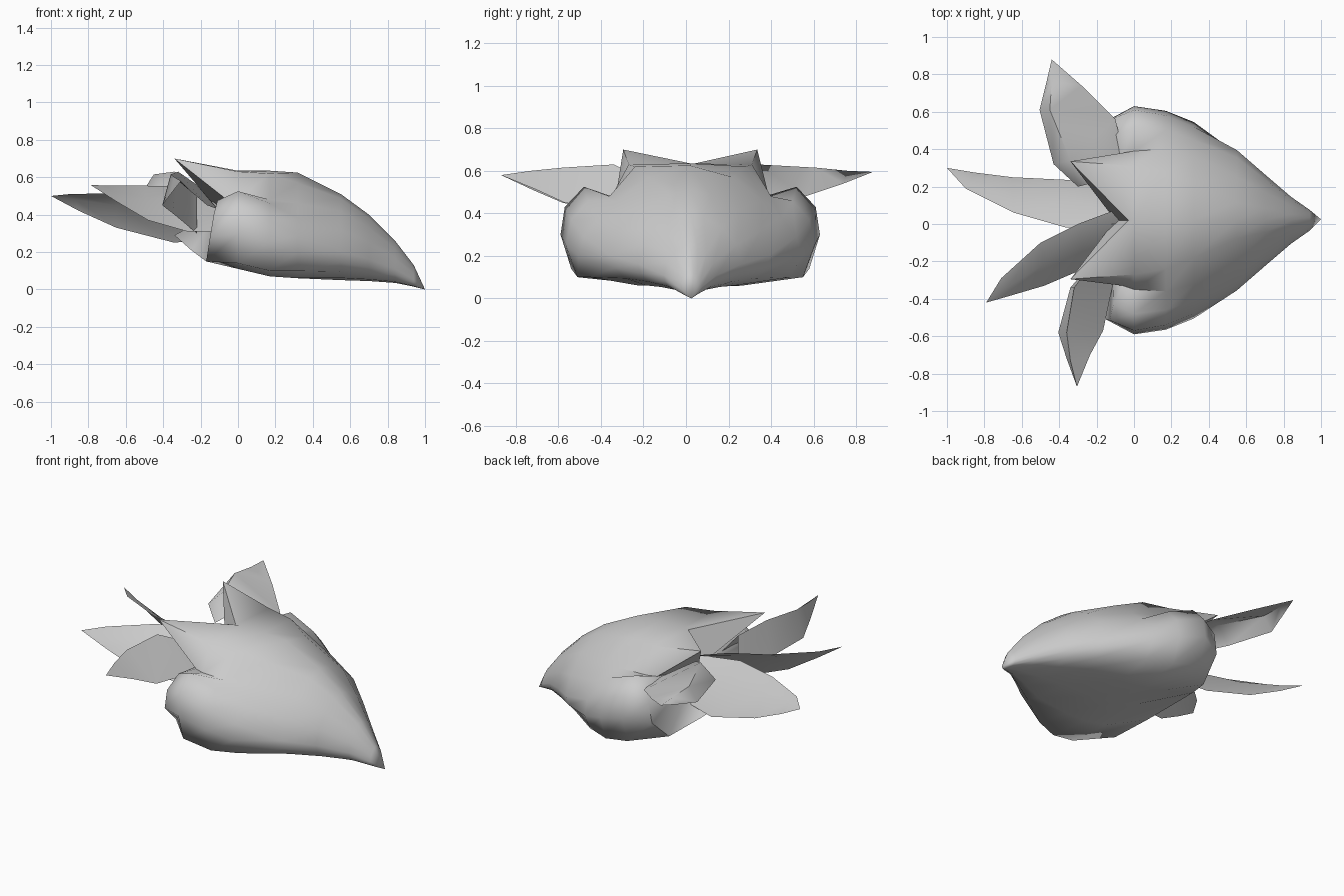
import bpy, bmesh, math

if "Cube" in bpy.data.objects:
    bpy.data.objects.remove(bpy.data.objects["Cube"])


def finish(bm, name, angle=40):
    bmesh.ops.recalc_face_normals(bm, faces=bm.faces)
    mesh = bpy.data.meshes.new(name)
    bm.to_mesh(mesh)
    bm.free()
    ob = bpy.data.objects.new(name, mesh)
    bpy.context.collection.objects.link(ob)
    bpy.ops.object.select_all(action='DESELECT')
    ob.select_set(True)
    bpy.context.view_layer.objects.active = ob
    bpy.ops.object.shade_smooth_by_angle(angle=math.radians(angle))
    return ob


def mirrored(half):
    # half section runs from top centre to bottom centre
    return half + [(x, -y, z) for x, y, z in half[-2:0:-1]]


def station(x, half):
    return [(x, y, z) for y, z in half]


def nose(x, w, top, bot, n=9):
    # roof-like upper half, fuller lower half
    mid = bot + (top - bot) * 0.33
    pts = []
    for i in range(n):
        a = math.pi * i / (n - 1)
        c = math.cos(a)
        z = mid + (c * (top - mid) if c > 0 else c * (mid - bot))
        y = max(0, math.sin(a)) ** (1.4 if c > 0 else 0.6)
        pts.append((x, w * y if 0 < i < n - 1 else 0, z))
    return pts


# body: open rear rim with spiked shoulders, lobed middle, pointed nose
rim = [(-.03, 0, .63), (-.34, .315, .70), (-.06, .35, .48), (-.11, .45, .475),
       (-.13, .535, .40), (-.15, .53, .28), (-.17, .39, .15), (-.25, .20, .21), (-.34, 0, .29)]
halves = [
    rim,
    station(0, [(0, .635), (.29, .63), (.37, .48), (.50, .525), (.59, .43),
                (.61, .30), (.56, .14), (.26, .11), (0, .13)]),
    station(.17, [(0, .635), (.26, .62), (.38, .48), (.48, .46), (.56, .37),
                  (.585, .25), (.53, .10), (.25, .07), (0, .08)]),
    station(.32, [(0, .625), (.20, .57), (.34, .46), (.43, .38), (.50, .29),
                  (.525, .20), (.47, .10), (.24, .06), (0, .06)]),
    nose(.55, .375, .51, .05), nose(.70, .245, .40, .045),
    nose(.84, .125, .26, .035), nose(.94, .055, .13, .015),
]
bm = bmesh.new()
rings = [[bm.verts.new((x, y + .02, z)) for x, y, z in mirrored(h)] for h in halves]
n = len(rings[0])
for a, b in zip(rings, rings[1:]):
    for i in range(n):
        j = (i + 1) % n
        bm.faces.new((a[i], a[j], b[j], b[i]))
tip = bm.verts.new((1, .025, 0))
hub = bm.verts.new((-.10, .02, .42))
for i in range(n):
    j = (i + 1) % n
    bm.faces.new((rings[-1][i], rings[-1][j], tip))
    bm.faces.new((rings[0][j], rings[0][i], hub))
finish(bm, "body", 60)


def leaf(name, rows, tip):
    # each row is (edge, middle, edge), from the root to the tip
    bm = bmesh.new()
    vs = [[bm.verts.new(p) for p in r] for r in rows]
    for a, b in zip(vs, vs[1:]):
        for i in range(2):
            bm.faces.new((a[i], b[i], b[i + 1], a[i + 1]))
    t = bm.verts.new(tip)
    for i in range(2):
        bm.faces.new((vs[-1][i], t, vs[-1][i + 1]))
    ob = finish(bm, name, 75)
    # upper side faces outward
    if sum(p.normal.z * p.area for p in ob.data.polygons) < 0:
        ob.data.flip_normals()
    return ob


# rear leaves droop from the centre line outward
leaf("rear_leaf_left", [
    [(-.08, .18, .28), (-.08, .08, .42), (-.08, .00, .48)],
    [(-.34, .235, .25), (-.34, .13, .42), (-.36, -.02, .51)],
    [(-.65, .25, .33), (-.65, .17, .45), (-.64, .06, .515)],
    [(-.85, .275, .42), (-.87, .24, .48), (-.90, .19, .51)]], (-1, .30, .50))
leaf("rear_leaf_right", [
    [(-.06, .09, .50), (-.06, -.03, .46), (-.08, -.15, .31)],
    [(-.30, .00, .55), (-.28, -.12, .48), (-.27, -.24, .31)],
    [(-.50, -.10, .555), (-.49, -.22, .49), (-.48, -.33, .37)],
    [(-.71, -.29, .555), (-.68, -.34, .53), (-.65, -.38, .47)]], (-.79, -.42, .56))
# side leaves are folded along a raised crest
leaf("side_leaf_left", [
    [(-.30, .20, .50), (-.22, .22, .56), (-.03, .22, .43)],
    [(-.43, .32, .54), (-.34, .34, .63), (-.05, .36, .46)],
    [(-.505, .61, .53), (-.45, .61, .615), (-.10, .56, .48)],
    [(-.47, .75, .56), (-.44, .76, .60), (-.28, .74, .54)]], (-.44, .88, .595))
leaf("side_leaf_right", [
    [(-.22, -.20, .30), (-.22, -.20, .56), (-.08, -.20, .40)],
    [(-.34, -.34, .40), (-.32, -.34, .63), (-.11, -.31, .43)],
    [(-.405, -.58, .45), (-.36, -.58, .615), (-.165, -.57, .45)],
    [(-.36, -.72, .51), (-.34, -.73, .60), (-.235, -.70, .51)]], (-.305, -.87, .58))
